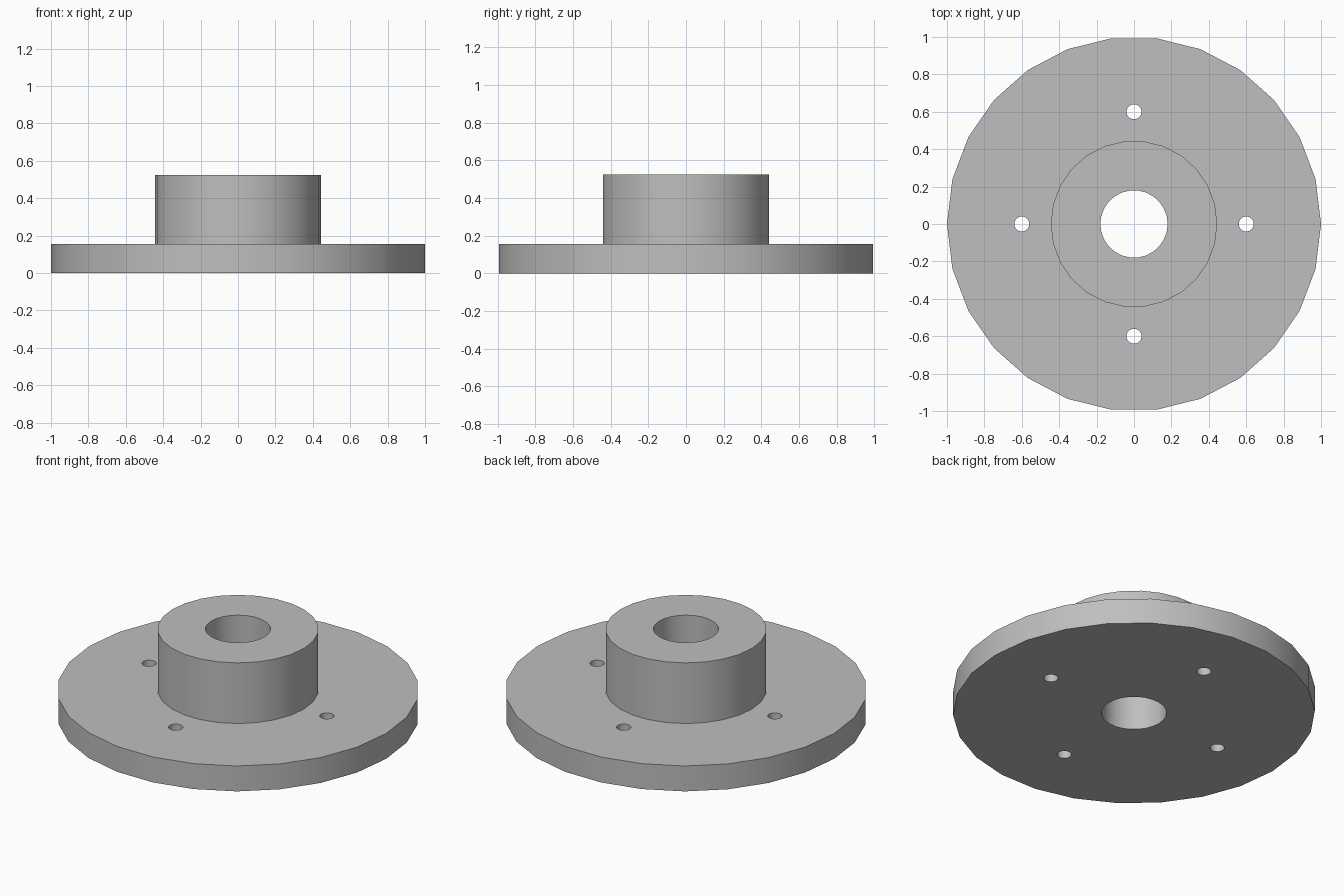
import bpy
import math

SIDES = 26
PLATE_R, HUB_R, BORE_R = 1.0, 0.445, 0.18
PLATE_TOP, HUB_TOP = 0.155, 0.525
BOLT_CIRCLE, BOLT_R = 0.6, 0.04

cube = bpy.data.objects.get("Cube")
if cube:
    bpy.data.objects.remove(cube, do_unlink=True)

# Plain grey metal
metal = bpy.data.materials.new("grey metal")
metal.use_nodes = True
colour = (0.52, 0.52, 0.52, 1)
metal.diffuse_color = colour
metal.node_tree.nodes["Principled BSDF"].inputs["Base Color"].default_value = colour


def lathe(name, profile):
    """Revolve a closed (radius, height) profile around the z axis."""
    n = len(profile)
    verts, faces = [], []
    for i in range(SIDES):
        a = 2 * math.pi * i / SIDES
        verts += [(r * math.cos(a), r * math.sin(a), z) for r, z in profile]
        j = (i + 1) % SIDES
        for k in range(n):
            m = (k + 1) % n
            faces.append((i * n + k, j * n + k, j * n + m, i * n + m))
    mesh = bpy.data.meshes.new(name)
    mesh.from_pydata(verts, [], faces)
    obj = bpy.data.objects.new(name, mesh)
    bpy.context.collection.objects.link(obj)
    mesh.materials.append(metal)
    return obj


# Flange plate and hub with the central bore, as one solid
flange = lathe("flange_with_hub", [
    (BORE_R, 0), (PLATE_R, 0), (PLATE_R, PLATE_TOP),
    (HUB_R, PLATE_TOP), (HUB_R, HUB_TOP), (BORE_R, HUB_TOP)])

# Four bolt holes through the plate
for i in range(4):
    a = i * math.pi / 2
    bpy.ops.mesh.primitive_cylinder_add(
        vertices=SIDES, radius=BOLT_R, depth=PLATE_TOP * 2,
        location=(BOLT_CIRCLE * math.cos(a), BOLT_CIRCLE * math.sin(a), PLATE_TOP / 2))
    cutter = bpy.context.object
    cutter.name = "bolt_hole_cutter"
    cutter.hide_render = True
    cutter.data.materials.append(metal)
    cut = flange.modifiers.new("bolt_hole", "BOOLEAN")
    cut.operation = "DIFFERENCE"
    cut.solver = "EXACT"
    cut.object = cutter
    bpy.ops.object.select_all(action="DESELECT")
    flange.select_set(True)
    bpy.context.view_layer.objects.active = flange
    bpy.ops.object.modifier_apply(modifier=cut.name)
    bpy.data.objects.remove(cutter, do_unlink=True)

# Round walls smooth, rims crisp
bpy.ops.object.shade_smooth_by_angle(angle=math.radians(30))
